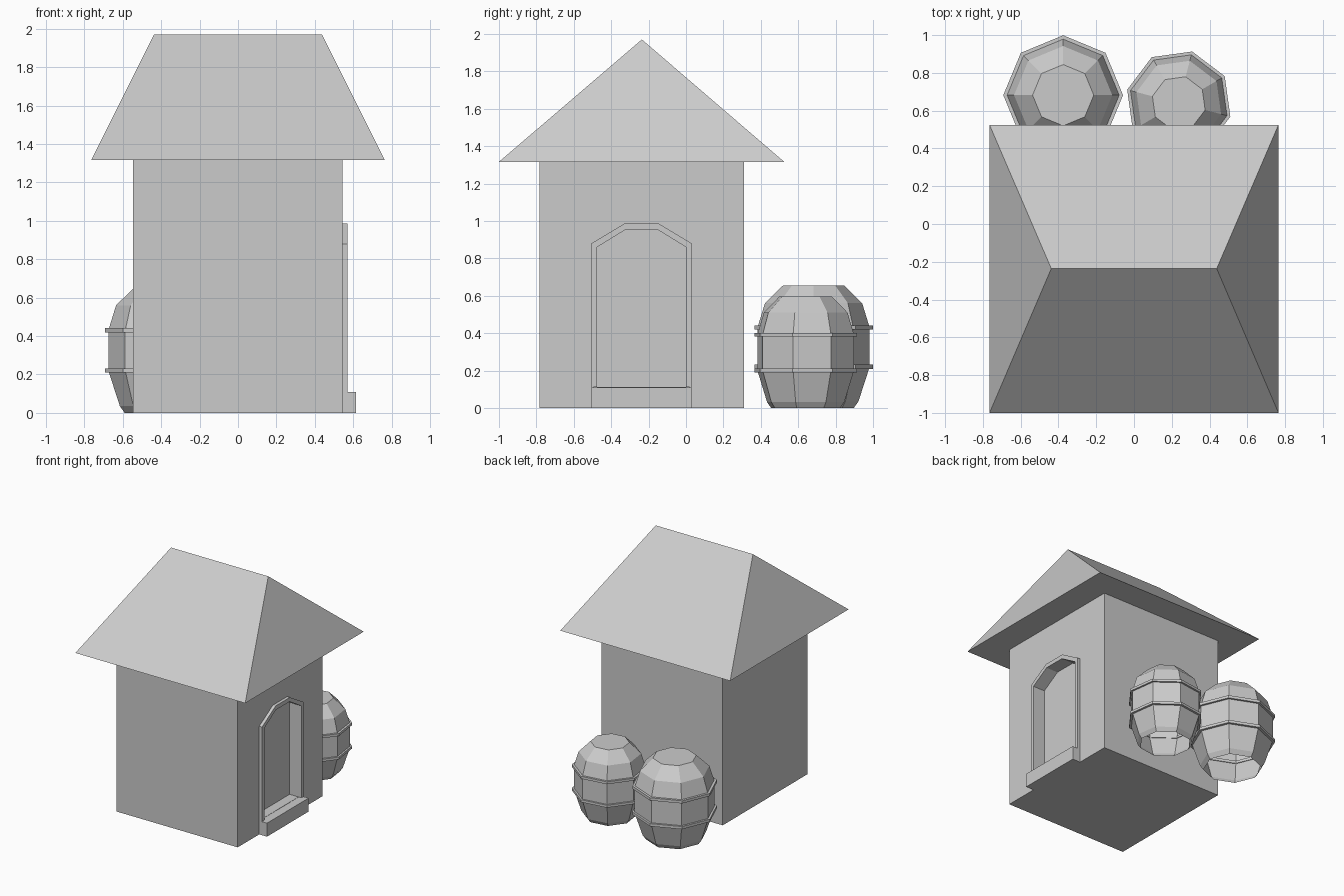
import bpy, math
from mathutils import Matrix

if "Cube" in bpy.data.objects:
    bpy.data.objects.remove(bpy.data.objects["Cube"])


def make(name, verts, faces):
    me = bpy.data.meshes.new(name)
    me.from_pydata(verts, [], faces)
    me.update()
    ob = bpy.data.objects.new(name, me)
    bpy.context.collection.objects.link(ob)
    return ob


def box(name, x0, x1, y0, y1, z0, z1):
    v = [(x, y, z) for z in (z0, z1) for x, y in ((x0, y0), (x1, y0), (x1, y1), (x0, y1))]
    f = [(3, 2, 1, 0), (4, 5, 6, 7)] + [(i, (i + 1) % 4, (i + 1) % 4 + 4, i + 4) for i in range(4)]
    return make(name, v, f)


def lathe(name, profile, xf, closed=False, cap=False, n=8):
    # revolve (radius, z) points with n flat sides
    v = [(r * math.cos(2 * math.pi * i / n), r * math.sin(2 * math.pi * i / n), z)
         for r, z in profile for i in range(n)]
    m = len(profile)
    f = [(j * n + i, j * n + (i + 1) % n, (j + 1) % m * n + (i + 1) % n, (j + 1) % m * n + i)
         for j in range(m if closed else m - 1) for i in range(n)]
    if cap:
        f.append(tuple(range((m - 1) * n, m * n)))
    ob = make(name, v, f)
    ob.data.transform(xf)
    return ob


# doorway outlines in (y, z)
outer = [(-0.505, 0.11), (0.03, 0.11), (0.03, 0.88), (-0.145, 0.985), (-0.33, 0.985), (-0.505, 0.88)]
inner = [(-0.475, 0.112), (0.0, 0.112), (0.0, 0.86), (-0.15, 0.952), (-0.325, 0.952), (-0.475, 0.86)]

# walls with a recessed doorway
walls = box("walls", -0.548, 0.545, -0.782, 0.31, 0, 1.316)
cutter = make("door_cutter", [(x, y, z) for x in (0.465, 0.7) for y, z in inner],
              [tuple(range(5, -1, -1)), tuple(range(6, 12))]
              + [(i, (i + 1) % 6, (i + 1) % 6 + 6, i + 6) for i in range(6)])
cutter.hide_render = True
mod = walls.modifiers.new("doorway", 'BOOLEAN')
mod.operation, mod.object, mod.solver = 'DIFFERENCE', cutter, 'EXACT'
bpy.context.view_layer.objects.active = walls
bpy.ops.object.modifier_apply(modifier=mod.name)
bpy.data.objects.remove(cutter)

# door frame: raised band between the two outlines, open at the bottom
v = [(x, y, z) for x in (0.54, 0.57) for o in (outer, inner) for y, z in o]
f = []
for i in range(1, 6):
    j = (i + 1) % 6
    f += [(i + 12, j + 12, j + 18, i + 18), (i, j, j + 12, i + 12), (j + 6, i + 6, i + 18, j + 18)]
make("door_frame", v, f)

# doorstep
box("doorstep", 0.54, 0.615, -0.505, 0.03, 0, 0.11)

# hipped roof
make("roof", [(-0.765, -1, 1.316), (0.765, -1, 1.316), (0.765, 0.525, 1.316), (-0.765, 0.525, 1.316),
              (-0.438, -0.236, 1.97), (0.438, -0.236, 1.97)],
     [(3, 2, 1, 0), (0, 1, 5, 4), (1, 2, 5), (2, 3, 4, 5), (3, 0, 4)])

# barrels with two hoops each, open underneath
staves = [(0.215, 0), (0.24, 0.035), (0.3, 0.22), (0.3, 0.43), (0.26, 0.56), (0.162, 0.656)]
for tag, x, y, turn, s, sz in (("large", -0.375, 0.682, 0, 1, 1), ("small", 0.237, 0.64, 30.4, 0.89, 0.91)):
    xf = (Matrix.Translation((x, y, 0)) @ Matrix.Rotation(math.radians(turn), 4, 'Z')
          @ Matrix.Diagonal((s, s, sz, 1)))
    lathe(tag + "_barrel", staves, xf, cap=True)
    for k, z in (("lower", 0.22), ("upper", 0.43)):
        lathe(f"{tag}_barrel_{k}_hoop",
              [(0.29, z - 0.011), (0.317, z - 0.011), (0.317, z + 0.011), (0.29, z + 0.011)], xf, closed=True)
